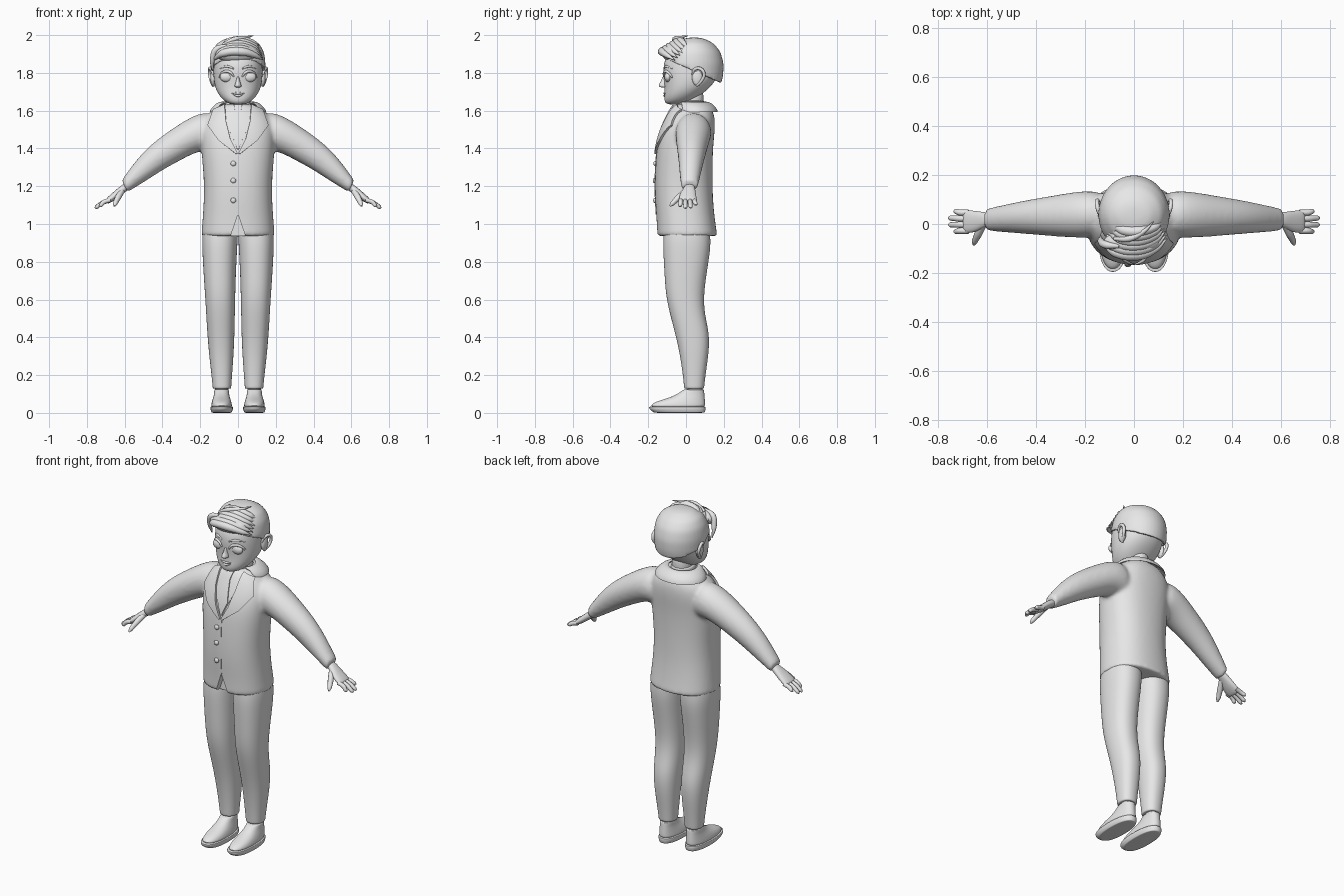
import bpy, bmesh, math
from math import sin, cos, pi
from mathutils import Vector
from mathutils.bvhtree import BVHTree

if "Cube" in bpy.data.objects:
    bpy.data.objects.remove(bpy.data.objects["Cube"])

grey = bpy.data.materials.new("plain grey")
grey.use_nodes = True
GREY = (0.8, 0.8, 0.8, 1)
grey.diffuse_color = GREY
next(n for n in grey.node_tree.nodes if n.type == 'BSDF_PRINCIPLED').inputs["Base Color"].default_value = GREY


def add(name, data):
    ob = bpy.data.objects.new(name, data)
    bpy.context.collection.objects.link(ob)
    return ob


def mod(ob, kind, **settings):
    m = ob.modifiers.new(kind.lower(), kind)
    for key, value in settings.items():
        setattr(m, key, value)


def finish(ob, mirror=False):
    """Apply modifiers, smooth and colour."""
    if mirror:
        mod(ob, 'MIRROR', use_mirror_merge=False)
    dg = bpy.context.evaluated_depsgraph_get()
    mesh = bpy.data.meshes.new_from_object(ob.evaluated_get(dg))
    name = ob.name
    bpy.data.objects.remove(ob)
    ob = add(name, mesh)
    ob.name = name
    mesh.materials.clear()
    mesh.materials.append(grey)
    bpy.ops.object.select_all(action='DESELECT')
    ob.select_set(True)
    bpy.context.view_layer.objects.active = ob
    bpy.ops.object.shade_smooth_by_angle(angle=math.radians(45))
    return ob


def from_bmesh(name, bm):
    bmesh.ops.recalc_face_normals(bm, faces=bm.faces)
    mesh = bpy.data.meshes.new(name)
    bm.to_mesh(mesh)
    bm.free()
    return add(name, mesh)


def loft(bm, sections, power=1.0, caps=True, n=20):
    """Sections: (x, z) of one side, (x, z) of the other, front y, back y."""
    def sp(v):
        return math.copysign(abs(v) ** power, v)
    rings = []
    for (ax, az), (bx, bz), y0, y1 in sections:
        ring = []
        for i in range(n):
            c, s = sp(cos(2 * pi * i / n)), sp(sin(2 * pi * i / n))
            ring.append(bm.verts.new(((ax + bx) / 2 + (bx - ax) / 2 * c, (y0 + y1) / 2 + (y1 - y0) / 2 * s,
                                      (az + bz) / 2 + (bz - az) / 2 * c)))
        rings.append(ring)
    for r, q in zip(rings, rings[1:]):
        for i in range(n):
            j = (i + 1) % n
            bm.faces.new((r[i], r[j], q[j], q[i]))
    if caps:
        bm.faces.new(rings[0])
        bm.faces.new(rings[-1])


def level(x0, x1, z, y0, y1):
    return (x0, z), (x1, z), y0, y1


def wide(rows):
    return [level(-w, w, z, y0, y1) for w, z, y0, y1 in rows]


def body(name, sections, power=1.0, mirror=False):
    bm = bmesh.new()
    loft(bm, sections, power)
    ob = from_bmesh(name, bm)
    mod(ob, 'SUBSURF', levels=2)
    return finish(ob, mirror)


def tube(name, points, mirror=False):
    """Rounded tube through points (x, y, z, radius)."""
    cu = bpy.data.curves.new(name, 'CURVE')
    cu.dimensions, cu.bevel_depth, cu.bevel_resolution = '3D', 1.0, 3
    cu.use_fill_caps, cu.resolution_u = True, 6
    sp = cu.splines.new('BEZIER')
    sp.bezier_points.add(len(points) - 1)
    for b, (x, y, z, r) in zip(sp.bezier_points, points):
        b.co, b.radius = (x, y, z), r
        b.handle_left_type = b.handle_right_type = 'AUTO'
    return finish(add(name, cu), mirror)


def ball(name, centre, radii, mirror=False):
    bm = bmesh.new()
    bmesh.ops.create_uvsphere(bm, u_segments=24, v_segments=14, radius=1)
    bmesh.ops.scale(bm, verts=bm.verts, vec=radii)
    bmesh.ops.translate(bm, verts=bm.verts, vec=centre)
    return finish(from_bmesh(name, bm), mirror)


def front_of(ob):
    tree = BVHTree.FromObject(ob, bpy.context.evaluated_depsgraph_get())

    def y_at(x, z, miss=-0.06):
        hit = tree.ray_cast(Vector((x, -1, z)), Vector((0, 1, 0)))[0]
        return hit.y if hit and hit.y < 0 else miss
    return y_at


def drape(name, left, right, y_at, lift, mirror=False, rows=8, cols=8):
    """Plate between two rails of (x, z), laid on the surface."""
    bm, grid = bmesh.new(), []
    for k in range(len(left) - 1):
        for t in range(rows + (k == len(left) - 2)):
            a = Vector(left[k]).lerp(Vector(left[k + 1]), t / rows)
            b = Vector(right[k]).lerp(Vector(right[k + 1]), t / rows)
            pts = [a.lerp(b, c / cols) for c in range(cols + 1)]
            grid.append([bm.verts.new((p.x, y_at(p.x, p.y), p.y)) for p in pts])
    for r, q in zip(grid, grid[1:]):
        for i in range(cols):
            bm.faces.new((r[i], r[i + 1], q[i + 1], q[i]))
    ob = from_bmesh(name, bm)
    mod(ob, 'SOLIDIFY', thickness=lift * 2, offset=0)
    return finish(ob, mirror)


# Jacket: torso and sleeves fused into one surface
bm = bmesh.new()
loft(bm, wide([(.197, .935, -.155, .168), (.197, .937, -.155, .168), (.19, 1.02, -.157, .155),
               (.183, 1.12, -.165, .145), (.182, 1.22, -.167, .142), (.19, 1.32, -.163, .142),
               (.198, 1.42, -.155, .146), (.20, 1.5, -.133, .155), (.175, 1.57, -.10, .155),
               (.12, 1.615, -.075, .135), (.08, 1.64, -.055, .11)]), .85)
for s in (1, -1):
    arm = [(.08, 1.37, .12, 1.6, -.05, .13), (.18, 1.40, .22, 1.588, -.06, .14),
           (.29, 1.345, .35, 1.505, -.052, .118), (.40, 1.285, .46, 1.425, -.042, .10),
           (.49, 1.225, .54, 1.34, -.036, .082), (.585, 1.168, .614, 1.235, -.028, .064),
           (.587, 1.166, .616, 1.233, -.028, .064)]
    loft(bm, [((s * a, b), (s * c, d), e, f) for a, b, c, d, e, f in arm])
jacket = from_bmesh("jacket", bm)
mod(jacket, 'SUBSURF', levels=2)
mod(jacket, 'REMESH', mode='VOXEL', voxel_size=0.01)
mod(jacket, 'SMOOTH', factor=0.5, iterations=8)
# Notch at the bottom of the front opening
bm = bmesh.new()
tri = bm.faces.new([bm.verts.new(p) for p in ((-.045, -.3, .92), (.045, -.3, .92), (0, -.3, 1.05))])
ext = bmesh.ops.extrude_face_region(bm, geom=[tri])["geom"]
bmesh.ops.translate(bm, verts=[g for g in ext if isinstance(g, bmesh.types.BMVert)], vec=(0, .185, 0))
cutter = from_bmesh("notch_cutter", bm)
cutter.hide_render = True
mod(jacket, 'BOOLEAN', operation='DIFFERENCE', object=cutter, solver='EXACT')
jacket = finish(jacket)
bpy.data.objects.remove(cutter)
chest = front_of(jacket)

# Lapels, shirt, tie, front edge and buttons
drape("lapel", [(.068, 1.625), (.062, 1.54), (.04, 1.45), (.002, 1.375)],
      [(.125, 1.60), (.155, 1.52), (.10, 1.44), (.01, 1.37)], chest, .012, True)
drape("shirt_front", [(-.075, 1.62), (-.065, 1.54), (-.002, 1.39)],
      [(.075, 1.62), (.065, 1.54), (.002, 1.39)], chest, .003)
drape("tie", [(-.02, 1.625), (-.014, 1.585), (-.032, 1.47), (-.003, 1.395)],
      [(.02, 1.625), (.014, 1.585), (.032, 1.47), (.003, 1.395)], chest, .009)
drape("front_edge", [(-.004, 1.375), (-.004, 1.05)], [(.004, 1.375), (.004, 1.05)], chest, .003, rows=24, cols=2)
for z in (1.32, 1.23, 1.125):
    ball("button", (-.025, chest(-.025, z) - .004, z), (.014, .009, .014))

# Jacket collar around the back of the neck
bm = bmesh.new()
loft(bm, wide([(.078, 1.645, -.045, .10), (.115, 1.638, -.06, .135), (.15, 1.592, -.07, .17)]), caps=False, n=40)
front = [f for f in bm.faces if f.calc_center_median().y < -.025]
bmesh.ops.delete(bm, geom=front, context='FACES')
collar = from_bmesh("jacket_collar", bm)
mod(collar, 'SOLIDIFY', thickness=.012, offset=0)
mod(collar, 'SUBSURF', levels=1)
finish(collar)

# Neck and shirt collar
body("neck", wide([(.055, 1.57, -.03, .09), (.055, 1.63, -.03, .09), (.057, 1.73, -.03, .10)]))
body("shirt_collar", wide([(.078, 1.58, -.075, .105), (.07, 1.62, -.06, .10), (.064, 1.65, -.045, .097),
                           (.062, 1.655, -.043, .095)]))

# Trousers, shoes
body("trouser_leg", [level(*r) for r in (
    (.0, .18, 1.03, -.11, .12), (.0, .192, .93, -.122, .132), (.004, .19, .86, -.122, .13),
    (.01, .184, .75, -.116, .112), (.014, .175, .62, -.108, .094), (.016, .169, .52, -.085, .10),
    (.018, .163, .42, -.058, .125), (.022, .155, .32, -.035, .122), (.03, .142, .21, -.018, .105),
    (.036, .134, .13, -.01, .096), (.036, .134, .128, -.01, .096))], .88, True)
body("ankle", [level(.05, .122, z, .005, .088) for z in (.05, .1, .16)], 1, True)
body("shoe_upper", [level(*r) for r in (
    (.03, .143, .025, -.19, .102), (.032, .142, .045, -.186, .103), (.036, .138, .062, -.155, .102),
    (.042, .132, .08, -.09, .10), (.047, .127, .10, -.045, .098), (.048, .126, .122, -.015, .096),
    (.05, .124, .124, -.01, .094))], .88, True)
body("shoe_sole", [level(*r) for r in (
    (.035, .137, 0, -.165, .098), (.033, .14, .002, -.172, .101), (.026, .147, .018, -.196, .106),
    (.026, .147, .032, -.198, .106), (.028, .145, .034, -.196, .104))], .85, True)

# Hands
body("palm", [((.57, 1.185), (.586, 1.222), -.005, .045), ((.60, 1.168), (.617, 1.206), -.012, .048),
              ((.635, 1.138), (.654, 1.174), -.034, .054), ((.675, 1.112), (.690, 1.143), -.038, .057),
              ((.692, 1.106), (.702, 1.128), -.036, .055)], .9, True)
for i, (reach, drop) in enumerate([(.735, 1.10), (.757, 1.085), (.757, 1.083), (.735, 1.092)]):
    y = .047 - i * .025
    tip = y * 1.1
    tube("finger", [(.675, y, 1.127, .012), (.712, y, 1.115, .0125), (reach - .008, tip, drop + .006, .0105),
                    (reach, tip, drop, .004)], True)
tube("thumb", [(.615, .0, 1.175, .016), (.635, -.04, 1.14, .016), (.65, -.072, 1.108, .012),
               (.654, -.085, 1.095, .005)], True)

# Head
head = body("head", wide([
    (.03, 1.632, -.095, -.02), (.064, 1.643, -.114, .02), (.098, 1.675, -.117, .07), (.12, 1.715, -.114, .12),
    (.13, 1.76, -.117, .16), (.132, 1.81, -.123, .178), (.13, 1.87, -.117, .178), (.115, 1.92, -.08, .15),
    (.07, 1.955, -.03, .11)]), .93)
face = front_of(head)
body("nose", [level(-.007, .007, 1.785, -.125, -.09), level(-.01, .01, 1.755, -.132, -.09),
              level(-.019, .019, 1.735, -.148, -.09), level(-.018, .018, 1.722, -.14, -.09)])
ball("eye", (.06, face(.06, 1.778) + .008, 1.778), (.036, .019, .027), True)


def on_face(name, pts, sink, mirror=False):
    tube(name, [(x, face(x, z) + sink, z, r) for x, z, r in pts], mirror)


on_face("upper_eyelid", [(.022, 1.78, .004), (.04, 1.802, .007), (.062, 1.808, .008), (.085, 1.798, .007),
                         (.1, 1.776, .004)], -.003, True)
on_face("eyebrow", [(.022, 1.822, .004), (.055, 1.834, .007), (.098, 1.822, .003)], .001, True)
on_face("upper_lip", [(-.04, 1.695, .002), (-.012, 1.692, .006), (.012, 1.692, .006), (.04, 1.695, .002)], .001)
on_face("lower_lip", [(-.032, 1.69, .002), (0, 1.679, .007), (.032, 1.69, .002)], .001)
ball("ear", (.132, .06, 1.775), (.014, .028, .044), True)
tube("ear_rim", [(.13, .035, 1.79, .006), (.142, .045, 1.818, .008), (.15, .075, 1.822, .009),
                 (.15, .095, 1.795, .009), (.142, .08, 1.755, .008), (.13, .055, 1.732, .008)], True)

# Hair cap, trimmed along a sloping hairline
bm = bmesh.new()
loft(bm, wide([(.125, 1.69, -.10, .15), (.136, 1.74, -.11, .186), (.142, 1.79, -.118, .197),
               (.146, 1.85, -.12, .199), (.138, 1.91, -.10, .183), (.113, 1.955, -.065, .148),
               (.07, 1.98, -.02, .10), (.03, 1.987, .02, .065)]), n=40)
bmesh.ops.subdivide_edges(bm, edges=bm.edges[:], cuts=1, use_grid_fill=True, smooth=.0)
bmesh.ops.bisect_plane(bm, geom=bm.verts[:] + bm.edges[:] + bm.faces[:], plane_co=(0, .19, 1.745),
                       plane_no=(0, -.43, -1), clear_outer=True)
cap = from_bmesh("hair_cap", bm)
mod(cap, 'SOLIDIFY', thickness=.015, offset=-1)
mod(cap, 'SUBSURF', levels=1)
finish(cap)

# Swept fringe
ball("fringe_base", (-.01, -.075, 1.905), (.115, .05, .05))
for i in range(6):
    tube("fringe_strand", [(-.125 + .008 * i, -.075 + .014 * i, 1.875 + .014 * i, .008),
                           (-.075 + .006 * i, -.115 + .018 * i, 1.905 + .012 * i, .021),
                           (.02, -.125 + .019 * i, 1.912 + .012 * i, .023),
                           (.09, -.10 + .018 * i, 1.893 + .012 * i, .015),
                           (.135 - .004 * i, -.06 + .014 * i, 1.868 + .013 * i, .002)])
tube("loose_strand", [(-.08, -.06, 1.95, .008), (-.02, -.06, 1.978, .013), (.04, -.03, 1.987, .009),
                      (.08, .01, 1.997, .002)])
tube("side_lock", [(-.06, -.09, 1.945, .008), (-.115, -.085, 1.925, .016), (-.135, -.07, 1.87, .014),
                   (-.135, -.05, 1.81, .003)])
